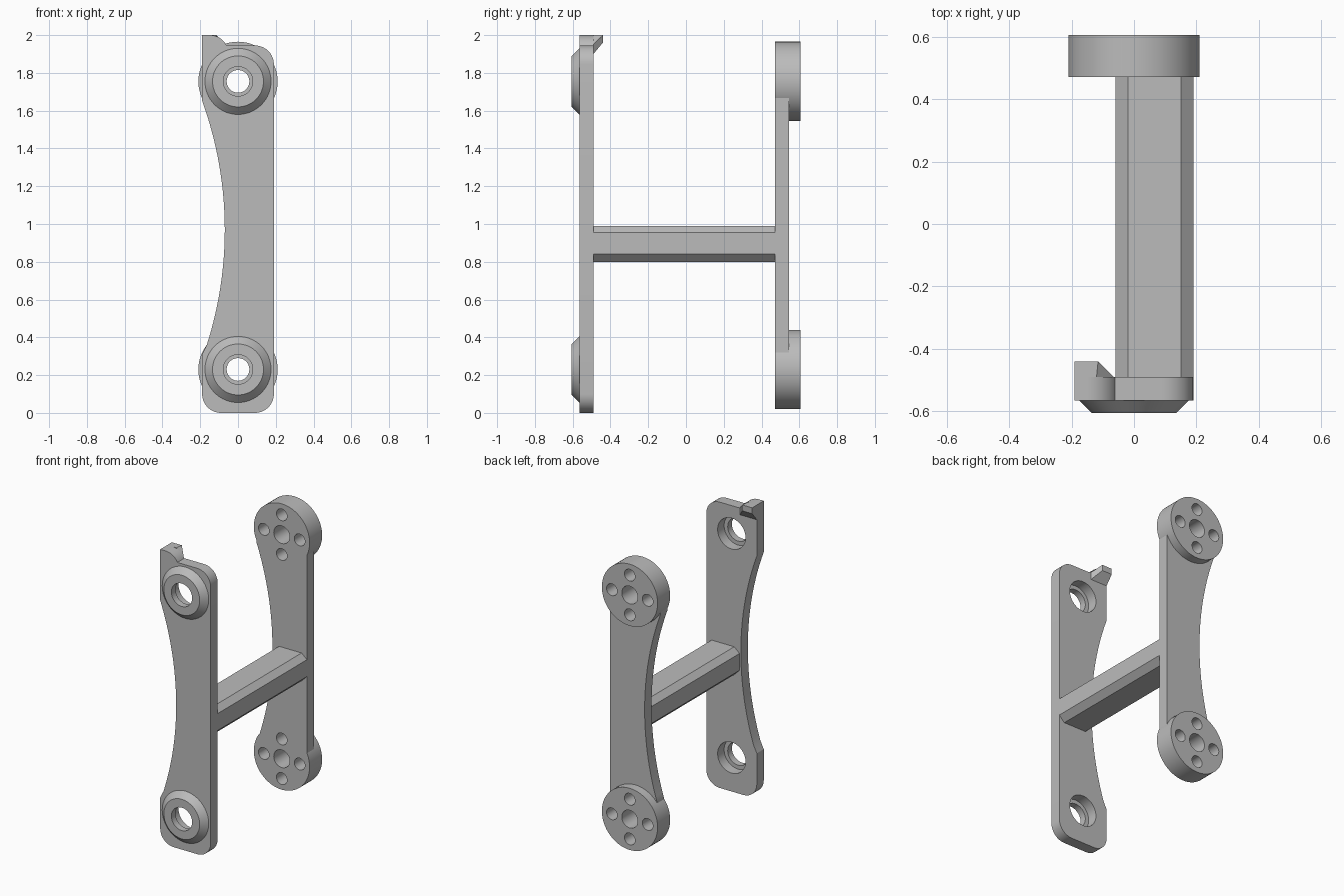
import bpy, bmesh
from math import sin, cos, radians, sqrt

if "Cube" in bpy.data.objects:
    bpy.data.objects.remove(bpy.data.objects["Cube"])

grey = bpy.data.materials.new("plain_grey")
grey.use_nodes = True
GREY = (0.5, 0.5, 0.5, 1)
grey.diffuse_color = GREY
grey.node_tree.nodes["Principled BSDF"].inputs["Base Color"].default_value = GREY

HOLES = (0.23, 1.755)          # heights of the pivot centres


def arc(cx, cz, r, a0, a1, n=10):
    angles = [radians(a0 + (a1 - a0) * i / n) for i in range(n + 1)]
    return [(cx + r * cos(a), cz + r * sin(a)) for a in angles]


def make(name, bm):
    bmesh.ops.recalc_face_normals(bm, faces=bm.faces)
    mesh = bpy.data.meshes.new(name)
    bm.to_mesh(mesh)
    bm.free()
    mesh.materials.append(grey)
    obj = bpy.data.objects.new(name, mesh)
    bpy.context.collection.objects.link(obj)
    return obj


def loft(name, front, back, y0, y1):
    """Join two matching xz outlines lying at depths y0 and y1."""
    bm = bmesh.new()
    a = [bm.verts.new((x, y0, z)) for x, z in front]
    b = [bm.verts.new((x, y1, z)) for x, z in back]
    bm.faces.new(a)
    bm.faces.new(b[::-1])
    for i in range(len(a)):
        j = (i + 1) % len(a)
        bm.faces.new((a[i], b[i], b[j], a[j]))
    return make(name, bm)


def disc(name, x, z, r0, r1, y0, y1, n=64):
    def ring(r):
        return arc(x, z, r, 0, 360, n)[:-1]
    return loft(name, ring(r0), ring(r1), y0, y1)


def combine(target, tool, operation):
    mod = target.modifiers.new(operation, "BOOLEAN")
    mod.operation, mod.solver, mod.object = operation, "EXACT", tool
    tool.hide_render = True
    bpy.context.view_layer.objects.active = target
    bpy.ops.object.modifier_apply(modifier=mod.name)
    bpy.data.objects.remove(tool)


def smooth(obj):
    bpy.ops.object.select_all(action="DESELECT")
    obj.select_set(True)
    bpy.context.view_layer.objects.active = obj
    bpy.ops.object.shade_smooth_by_angle(angle=radians(25))


def waist(z0, z1, n=32):
    """Shallow concave edge, listed from z0 to z1."""
    zs = [z0 + (z1 - z0) * i / n for i in range(n + 1)]
    return [(-2.07 + sqrt(4 - (z - 0.97) ** 2), z) for z in zs]


# Front plate with raised corner tab
outline = (arc(-0.09, 0.1, 0.1, 180, 270) + arc(0.09, 0.1, 0.1, 270, 360)
           + arc(0.09, 1.845, 0.1, 0, 90) + arc(-0.15, 1.9, 0.1, 27, 90)
           + [(-0.19, 2.0)] + waist(1.655, 0.36) + [(-0.19, 0.31)])
front_plate = loft("front_plate", outline, outline, -0.565, -0.49)

# Tapered bosses, bored through and counterbored from behind
for z in HOLES:
    combine(front_plate, disc("boss", 0, z, 0.135, 0.175, -0.605, -0.565), "UNION")
    combine(front_plate, disc("bore", 0, z, 0.078, 0.078, -0.7, -0.4), "DIFFERENCE")
    combine(front_plate, disc("recess", 0, z, 0.105, 0.105, -0.56, -0.4), "DIFFERENCE")
smooth(front_plate)

# Back plate with thick round pads, each with five holes
outline = [(0.19, HOLES[0]), (0.19, HOLES[1]), (-0.19, HOLES[1])] \
    + waist(1.655, 0.36) + [(-0.15, HOLES[0])]
back_plate = loft("back_plate", outline, outline, 0.47, 0.545)
for z in HOLES:
    combine(back_plate, disc("pad", 0, z, 0.21, 0.21, 0.47, 0.605), "UNION")
for z in HOLES:
    combine(back_plate, disc("bore", 0, z, 0.06, 0.06, 0.4, 0.7), "DIFFERENCE")
    for dx, dz in ((1, 0), (-1, 0), (0, 1), (0, -1)):
        hole = disc("bolt_hole", dx * 0.135, z + dz * 0.135, 0.04, 0.04, 0.4, 0.7, 32)
        combine(back_plate, hole, "DIFFERENCE")
smooth(back_plate)

# Chamfered crossbar between the plates
bar = [(-0.02, 0.80), (0.15, 0.80), (0.19, 0.84), (0.19, 0.955),
       (0.15, 0.99), (-0.02, 0.99), (-0.06, 0.955), (-0.06, 0.84)]
loft("crossbar", bar, bar, -0.49, 0.47)

# Small hook behind the corner tab
bm = bmesh.new()
for x, z in ((-0.19, 1.9), (-0.065, 1.9), (-0.065, 1.95), (-0.12, 2.0), (-0.19, 2.0)):
    bm.verts.new((x, -0.49, z))
for x in (-0.19, -0.115):
    for z in (1.96, 2.0):
        bm.verts.new((x, -0.44, z))
bmesh.ops.convex_hull(bm, input=bm.verts)
bmesh.ops.dissolve_limit(bm, angle_limit=radians(2), verts=bm.verts, edges=bm.edges)
make("tab_hook", bm)
